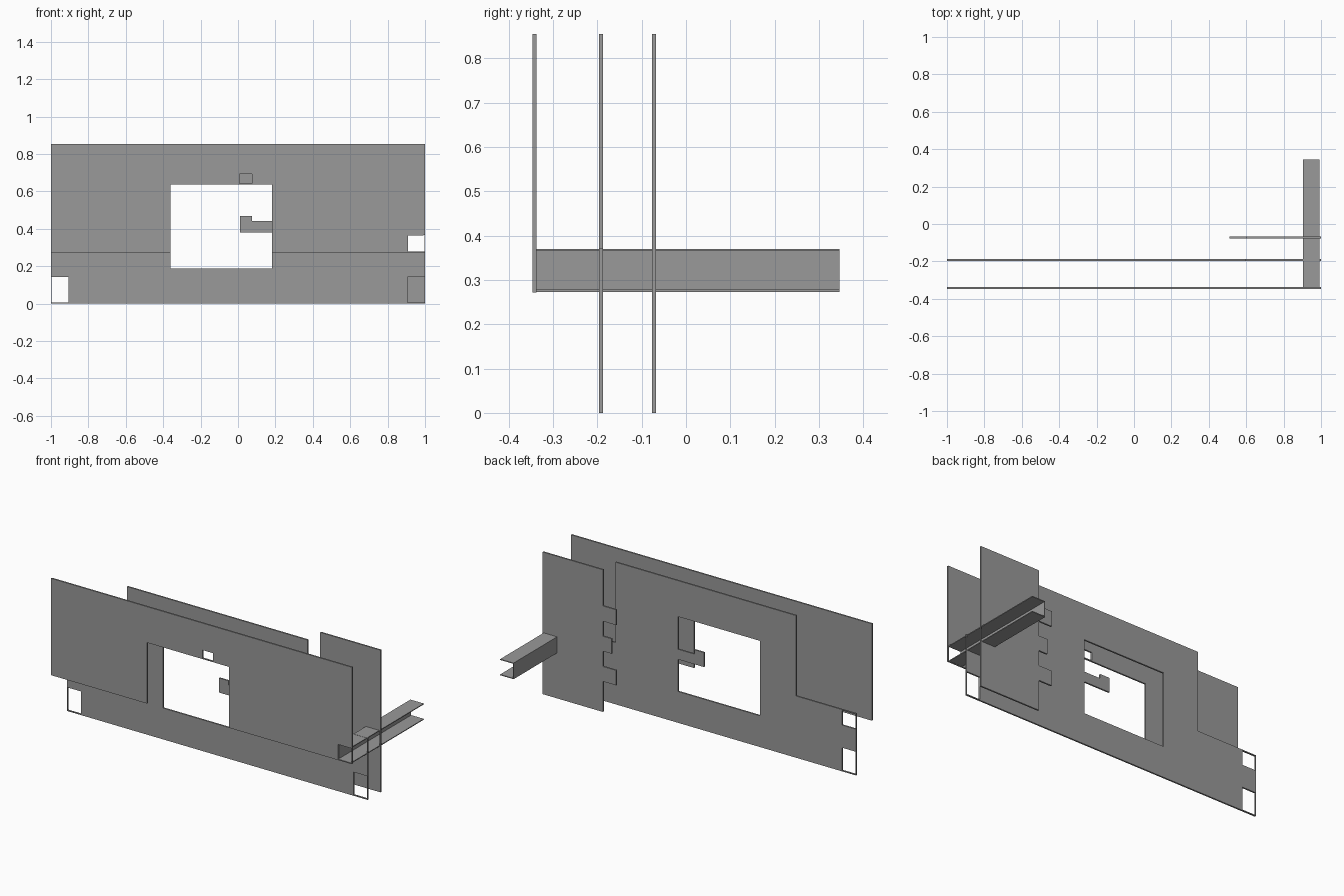
import bpy
import math

if "Cube" in bpy.data.objects:
    bpy.data.objects.remove(bpy.data.objects["Cube"])

T = 0.0095  # sheet thickness

dark = bpy.data.materials.new("dark_grey")
dark.diffuse_color = (0.32, 0.32, 0.32, 1)
dark.use_nodes = True
dark.node_tree.nodes["Principled BSDF"].inputs["Base Color"].default_value = dark.diffuse_color


def rect(x0, x1, z0, z1):
    return [(x0, z0), (x1, z0), (x1, z1), (x0, z1)]


def cut_sheet(name, loops, depth=T):
    """Flat outline plus holes, filled and given thickness, as a flat-shaded mesh."""
    cu = bpy.data.curves.new(name, 'CURVE')
    cu.dimensions = '2D'
    cu.fill_mode = 'BOTH'
    cu.extrude = depth / 2
    for pts in loops:
        sp = cu.splines.new('POLY')
        sp.points.add(len(pts) - 1)
        for p, (a, b) in zip(sp.points, pts):
            p.co = (a, b, 0, 1)
        sp.use_cyclic_u = True
    tmp = bpy.data.objects.new(name + "_curve", cu)
    bpy.context.collection.objects.link(tmp)
    bpy.context.view_layer.update()
    dg = bpy.context.evaluated_depsgraph_get()
    me = bpy.data.meshes.new_from_object(tmp.evaluated_get(dg))
    bpy.data.objects.remove(tmp)
    me.name = name
    me.shade_flat()
    me.materials.clear()
    me.materials.append(dark)
    ob = bpy.data.objects.new(name, me)
    bpy.context.collection.objects.link(ob)
    ob.rotation_euler.x = math.pi / 2
    return ob


beam_slot = rect(0.907, 0.996, 0.278, 0.366)

# Front plate: open notch, a small square hole above it, slot for the beam
front = [(-1, 0.272), (-0.362, 0.272), (-0.362, 0.638), (0.183, 0.638),
         (0.183, 0.272), (1, 0.272), (1, 0.854), (-1, 0.854)]
small_hole = rect(0.008, 0.076, 0.643, 0.692)
cut_sheet("front_plate", [front, small_hole, beam_slot]).location.y = -0.342

# Middle plate: stepped shoulders, four framed slots, window with a hooked tab
middle = [(-1, 0), (1, 0), (1, 0.371), (0.6, 0.371), (0.6, 0.854),
          (-0.6, 0.854), (-0.6, 0.371), (-1, 0.371)]
window = [(-0.362, 0.188), (0.183, 0.188), (0.183, 0.381), (0.012, 0.381),
          (0.012, 0.468), (0.076, 0.468), (0.076, 0.442), (0.183, 0.442),
          (0.183, 0.638), (-0.362, 0.638)]
slots = []
for z0, z1 in ((0.005, 0.142), (0.278, 0.366)):
    slots += [rect(0.907, 0.996, z0, z1), rect(-0.996, -0.907, z0, z1)]
cut_sheet("middle_plate", [middle, window] + slots).location.y = -0.192

# Back plate: three side tabs and a slot for the beam
back = [(1, 0.854), (0.6, 0.854)]
for x, z0, z1 in ((0.511, 0.545, 0.637), (0.541, 0.365, 0.455), (0.511, 0.183, 0.273)):
    back += [(0.6, z1), (x, z1), (x, z0), (0.6, z0)]
back += [(0.6, 0), (1, 0)]
cut_sheet("back_plate", [back, beam_slot]).location.y = -0.072

# Channel beam running front to back, open toward +x
w = 0.005
channel = [(0.904, 0.273), (0.993, 0.273), (0.993, 0.273 + w), (0.904 + w, 0.273 + w),
           (0.904 + w, 0.37 - w), (0.993, 0.37 - w), (0.993, 0.37), (0.904, 0.37)]
cut_sheet("channel_beam", [channel], 0.686).location.y = 0.003
